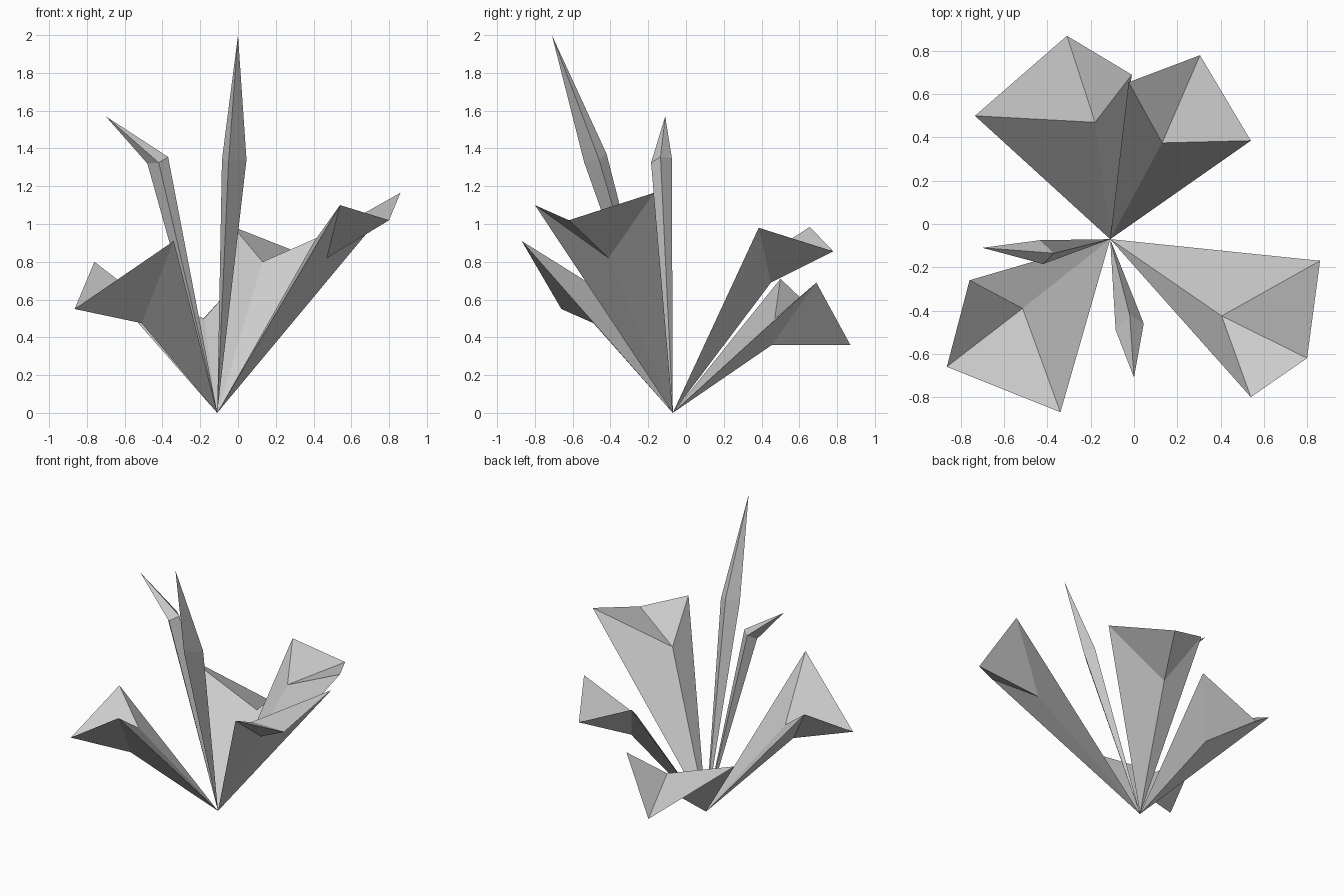
import bpy, bmesh

ROOT = (-0.11, -0.07, 0.0)  # all leaves grow from this point


def leaf(name, ridge, keel, side_a, side_b, tip):
    """Closed faceted leaf: a ring of four mid points joined to root and tip."""
    bm = bmesh.new()
    root, end = bm.verts.new(ROOT), bm.verts.new(tip)
    ring = [bm.verts.new(p) for p in (ridge, side_a, keel, side_b)]
    for i in range(4):
        a, b = ring[i], ring[(i + 1) % 4]
        bm.faces.new((root, a, b))
        bm.faces.new((end, b, a))
    bmesh.ops.recalc_face_normals(bm, faces=bm.faces)
    mesh = bpy.data.meshes.new(name)
    bm.to_mesh(mesh)
    bm.free()
    bpy.context.collection.objects.link(bpy.data.objects.new(name, mesh))


# Broad leaves: ridge, keel, two side corners, tip
leaf("broad_leaf_front_left", (-0.515, -0.39, 0.61), (-0.51, -0.49, 0.475),
     (-0.34, -0.87, 0.91), (-0.76, -0.26, 0.80), (-0.865, -0.66, 0.55))
leaf("broad_leaf_front_right", (0.405, -0.425, 0.91), (0.47, -0.41, 0.82),
     (0.54, -0.80, 1.10), (0.86, -0.17, 1.165), (0.80, -0.62, 1.02))
leaf("broad_leaf_back_left", (-0.18, 0.47, 0.50), (-0.23, 0.455, 0.36),
     (-0.735, 0.50, 0.71), (-0.01, 0.69, 0.69), (-0.31, 0.87, 0.36))
leaf("broad_leaf_back_right", (0.13, 0.375, 0.80), (0.12, 0.45, 0.69),
     (-0.025, 0.655, 0.985), (0.54, 0.385, 0.98), (0.305, 0.78, 0.855))

# Narrow upright blades
leaf("narrow_blade_left", (-0.37, -0.135, 1.355), (-0.48, -0.12, 1.32),
     (-0.42, -0.185, 1.325), (-0.435, -0.075, 1.35), (-0.70, -0.11, 1.57))
leaf("narrow_blade_tall", (-0.02, -0.42, 1.37), (-0.05, -0.54, 1.33),
     (-0.085, -0.49, 1.34), (0.045, -0.46, 1.34), (0.0, -0.71, 2.0))
